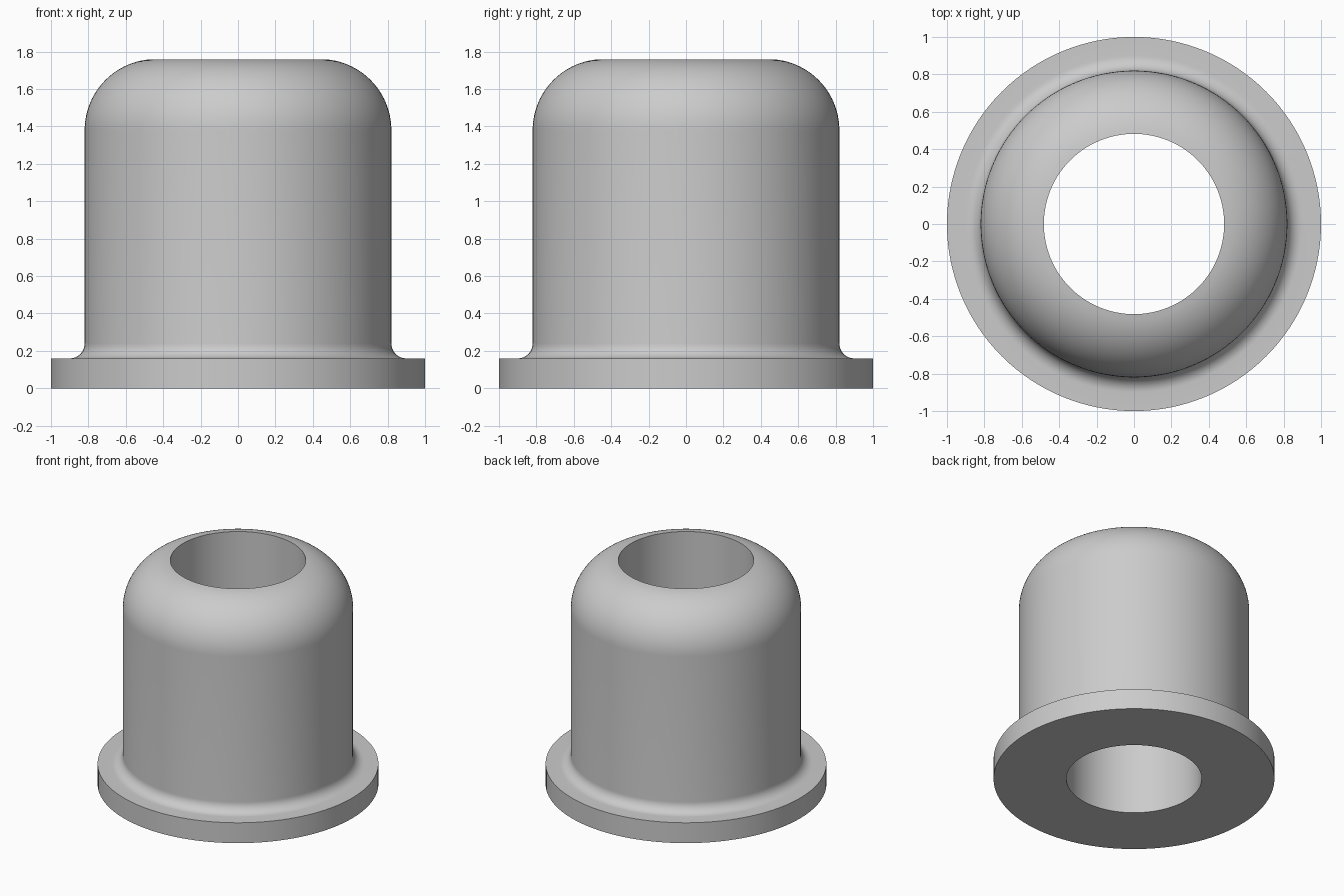
import bpy
import bmesh
from math import sin, cos, pi, radians
from mathutils import Vector

SIDES = 128
BORE, BODY, FLANGE = 0.482, 0.82, 1.0
FLANGE_TOP, TOP = 0.16, 1.76
FILLET, DOME = 0.08, 0.38

cube = bpy.data.objects.get("Cube")
if cube:
    bpy.data.objects.remove(cube, do_unlink=True)


def arc(cx, cz, radius, start, end, steps):
    """Points (r, z) along an arc, angles in radians."""
    angles = [start + (end - start) * i / steps for i in range(steps + 1)]
    return [(cx + radius * cos(a), cz + radius * sin(a)) for a in angles]


# Half section: flange, concave fillet, body, rounded shoulder, bore
profile = [(BORE, 0), (FLANGE, 0), (FLANGE, FLANGE_TOP)]
profile += arc(BODY + FILLET, FLANGE_TOP + FILLET, FILLET, 1.5 * pi, pi, 10)
shoulder = arc(BODY - DOME, TOP - DOME, DOME, 0, pi / 2, 24)
profile += [p for p in shoulder if p[0] > BORE + 0.01]
rim_z = TOP - DOME + (DOME ** 2 - (BORE - BODY + DOME) ** 2) ** 0.5
profile.append((BORE, rim_z))

# Revolve the closed section around the z axis
bm = bmesh.new()
verts = [bm.verts.new((r, 0, z)) for r, z in profile]
edges = [bm.edges.new((v, verts[(i + 1) % len(verts)])) for i, v in enumerate(verts)]
bmesh.ops.spin(bm, geom=verts + edges, cent=Vector(), axis=Vector((0, 0, 1)),
               angle=2 * pi, steps=SIDES, use_merge=True)
bmesh.ops.remove_doubles(bm, verts=bm.verts, dist=0.0001)
bmesh.ops.recalc_face_normals(bm, faces=bm.faces)
mesh = bpy.data.meshes.new("flanged_bushing")
bm.to_mesh(mesh)
bm.free()

bushing = bpy.data.objects.new("flanged_bushing", mesh)
bpy.context.collection.objects.link(bushing)

# Plain grey finish
grey = bpy.data.materials.new("light_grey")
grey.use_nodes = True
colour = (0.6, 0.6, 0.6, 1)
grey.diffuse_color = colour
grey.node_tree.nodes["Principled BSDF"].inputs["Base Color"].default_value = colour
mesh.materials.append(grey)

# Smooth the curved walls, keep the rims sharp
bpy.ops.object.select_all(action="DESELECT")
bushing.select_set(True)
bpy.context.view_layer.objects.active = bushing
bpy.ops.object.shade_smooth_by_angle(angle=radians(30))
